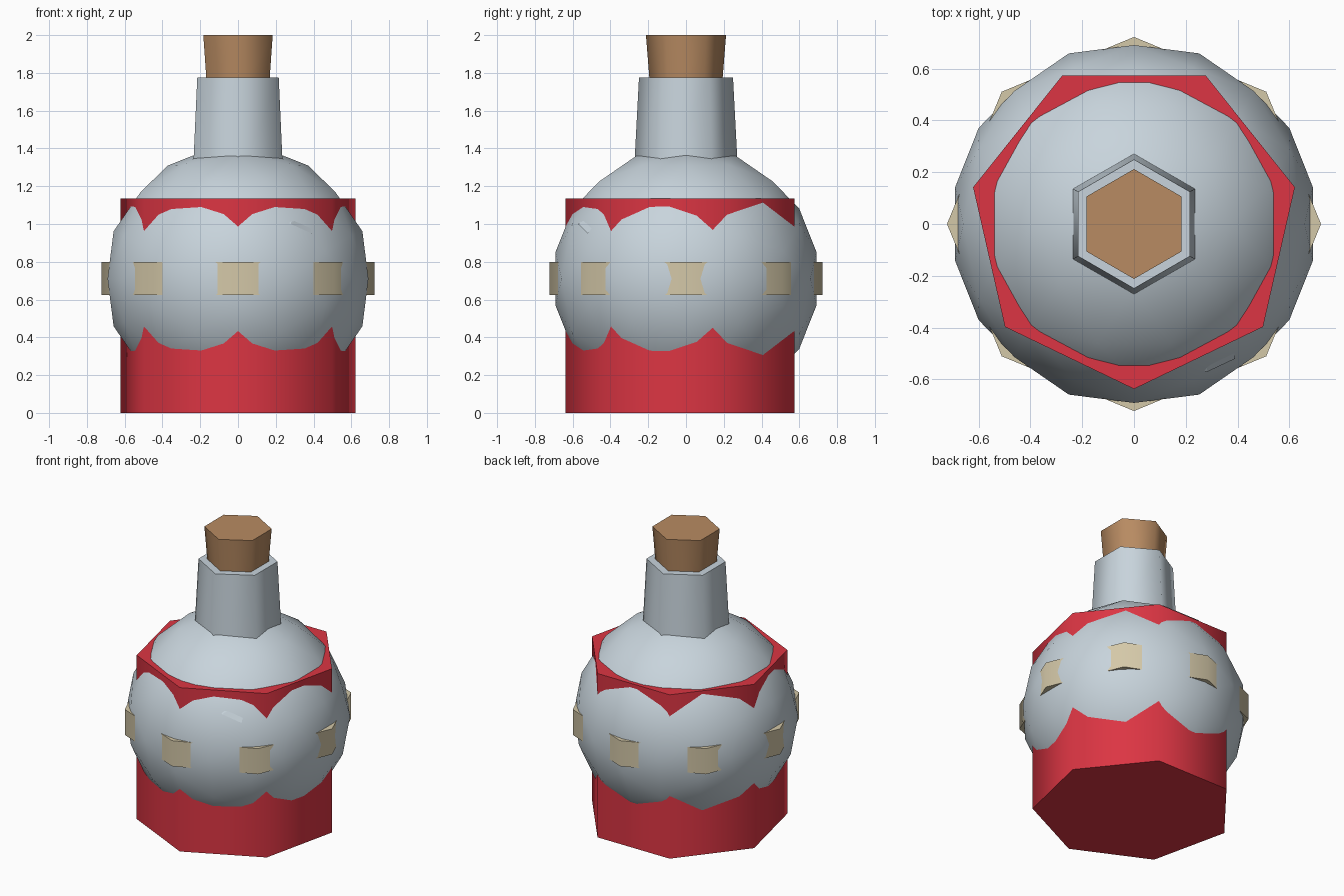
import bpy, bmesh, math
from itertools import combinations
from mathutils import Vector

if "Cube" in bpy.data.objects:
    bpy.data.objects.remove(bpy.data.objects["Cube"])


def material(name, rgb):
    lin = [((c / 255 + 0.055) / 1.055) ** 2.4 for c in rgb]
    m = bpy.data.materials.new(name)
    m.diffuse_color = (*lin, 1)
    m.use_nodes = True
    m.node_tree.nodes["Principled BSDF"].inputs["Base Color"].default_value = m.diffuse_color
    return m


glass = material("pale_glass", (200, 212, 220))
red = material("red_liquid", (220, 53, 67))
tan = material("tan_band", (212, 200, 168))
cork = material("cork_brown", (184, 139, 98))


def finish(name, bm, mat, angle=None):
    bmesh.ops.recalc_face_normals(bm, faces=bm.faces)
    me = bpy.data.meshes.new(name)
    bm.to_mesh(me)
    bm.free()
    me.materials.append(mat)
    ob = bpy.data.objects.new(name, me)
    bpy.context.collection.objects.link(ob)
    if angle:
        bpy.ops.object.select_all(action='DESELECT')
        ob.select_set(True)
        bpy.context.view_layer.objects.active = ob
        bpy.ops.object.shade_smooth_by_angle(angle=math.radians(angle))
    return ob


def prism(name, sides, r0, r1, z0, z1, mat):
    # capped, tapered prism with one corner facing the front
    bm = bmesh.new()
    rings = []
    for r, z in ((r0, z0), (r1, z1)):
        rings.append([bm.verts.new((r * math.sin(2 * math.pi * i / sides),
                                    -r * math.cos(2 * math.pi * i / sides), z))
                      for i in range(sides)])
    for i in range(sides):
        j = (i + 1) % sides
        bm.faces.new((rings[0][i], rings[0][j], rings[1][j], rings[1][i]))
    for ring in rings:
        bm.faces.new(ring)
    return finish(name, bm, mat, 65)


def hull(name, points, mat, angle=None):
    bm = bmesh.new()
    for p in points:
        bm.verts.new(p)
    bmesh.ops.convex_hull(bm, input=bm.verts)
    return finish(name, bm, mat, angle)


# round flask body: icosahedron with every edge split in three
t = (1 + 5 ** 0.5) / 2
ico = []
for a in (-1, 1):
    for b in (-t, t):
        ico += [Vector((a, 0, b)), Vector((0, b, a)), Vector((b, a, 0))]
pts = list(ico)
for p, q in combinations(ico, 2):
    if (p - q).length < 2.1:
        pts += [p.lerp(q, 1 / 3), p.lerp(q, 2 / 3)]
for p, q, r in combinations(ico, 3):
    if max((p - q).length, (q - r).length, (p - r).length) < 2.1:
        pts.append((p + q + r) / 3)
centre = Vector((0, 0, 0.71))
hull("flask_body", [centre + p.normalized() * 0.705 for p in pts], glass, 60)

# liquid, label band, neck and stopper
prism("liquid", 7, 0.637, 0.637, 0.0, 1.135, red)
prism("band", 8, 0.722, 0.722, 0.623, 0.80, tan)
prism("neck", 6, 0.278, 0.249, 1.22, 1.775, glass)
prism("stopper", 6, 0.188, 0.212, 1.70, 2.0, cork)

# small glass chip on the shoulder
hull("glass_chip", [(0.25, -0.555, 1.015), (0.39, -0.52, 0.95), (0.345, -0.46, 1.06),
                    (0.29, -0.50, 1.06), (0.28, -0.572, 1.0), (0.385, -0.48, 1.0)], glass)
